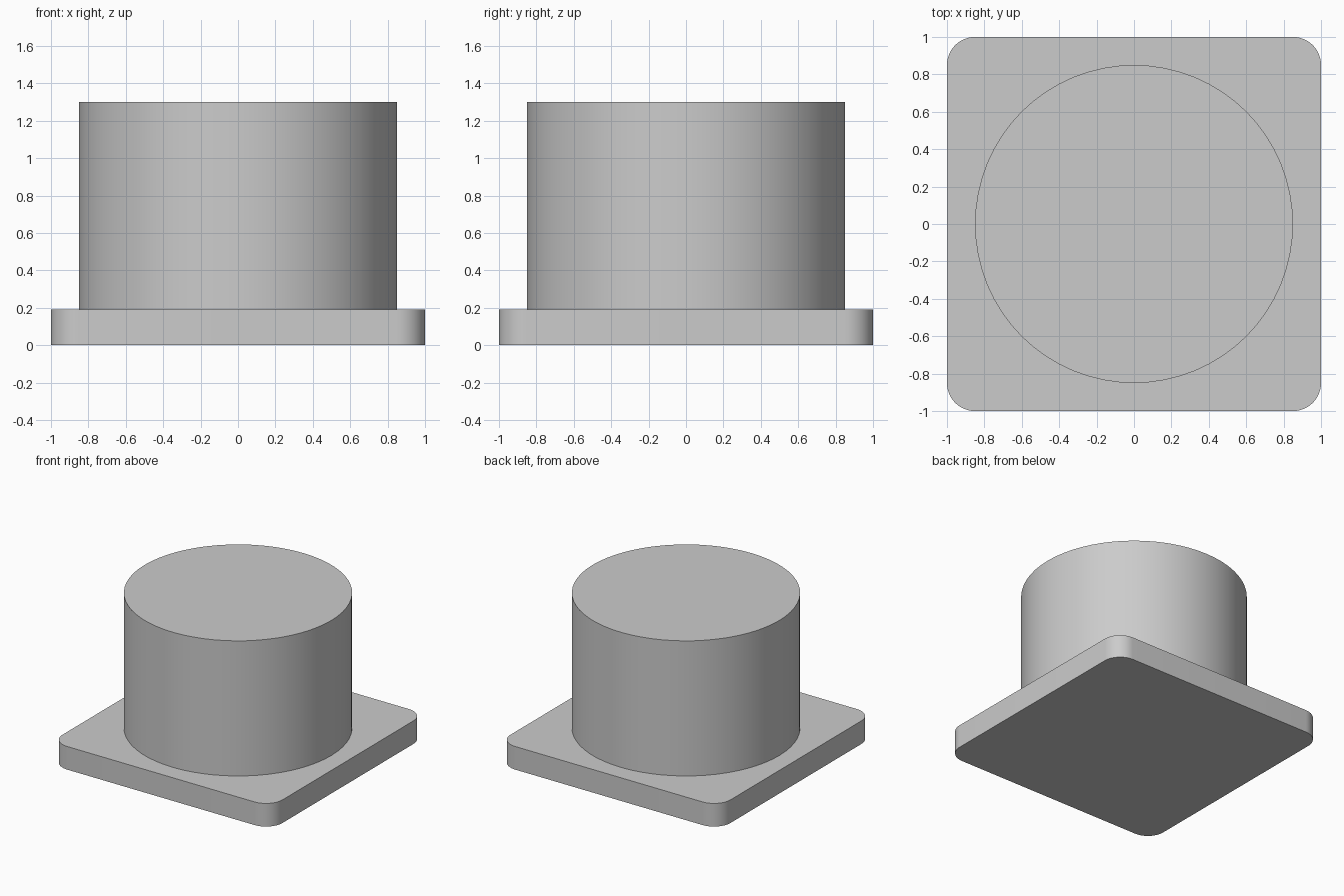
import bpy
import bmesh
import math

if "Cube" in bpy.data.objects:
    bpy.data.objects.remove(bpy.data.objects["Cube"])

PLATE_TOP = 0.19
BODY_TOP = 1.30


def extrude_profile(name, points, z0, z1):
    """Closed prism from a 2D outline, with smooth sides and sharp rims."""
    bm = bmesh.new()
    base = bm.faces.new([bm.verts.new((x, y, z0)) for x, y in points])
    top = bmesh.ops.extrude_face_region(bm, geom=[base], use_keep_orig=True)
    verts = [v for v in top["geom"] if isinstance(v, bmesh.types.BMVert)]
    bmesh.ops.translate(bm, verts=verts, vec=(0, 0, z1 - z0))
    bmesh.ops.recalc_face_normals(bm, faces=bm.faces)
    mesh = bpy.data.meshes.new(name)
    bm.to_mesh(mesh)
    bm.free()
    obj = bpy.data.objects.new(name, mesh)
    bpy.context.collection.objects.link(obj)
    bpy.ops.object.select_all(action="DESELECT")
    obj.select_set(True)
    bpy.context.view_layer.objects.active = obj
    bpy.ops.object.shade_smooth_by_angle(angle=math.radians(30))
    return obj


def arc(cx, cy, r, start, sweep, steps):
    return [(cx + r * math.cos(start + sweep * i / steps),
             cy + r * math.sin(start + sweep * i / steps)) for i in range(steps + 1)]


# Square base plate with rounded vertical corners
half, radius = 1.0, 0.15
c = half - radius
outline = []
for i, (sx, sy) in enumerate([(1, 1), (-1, 1), (-1, -1), (1, -1)]):
    outline += arc(sx * c, sy * c, radius, i * math.pi / 2, math.pi / 2, 12)
extrude_profile("base_plate", outline, 0.0, PLATE_TOP)

# Round solid body standing on the plate
circle = arc(0, 0, 0.85, 0, math.tau, 64)[:-1]
extrude_profile("round_body", circle, PLATE_TOP, BODY_TOP)
